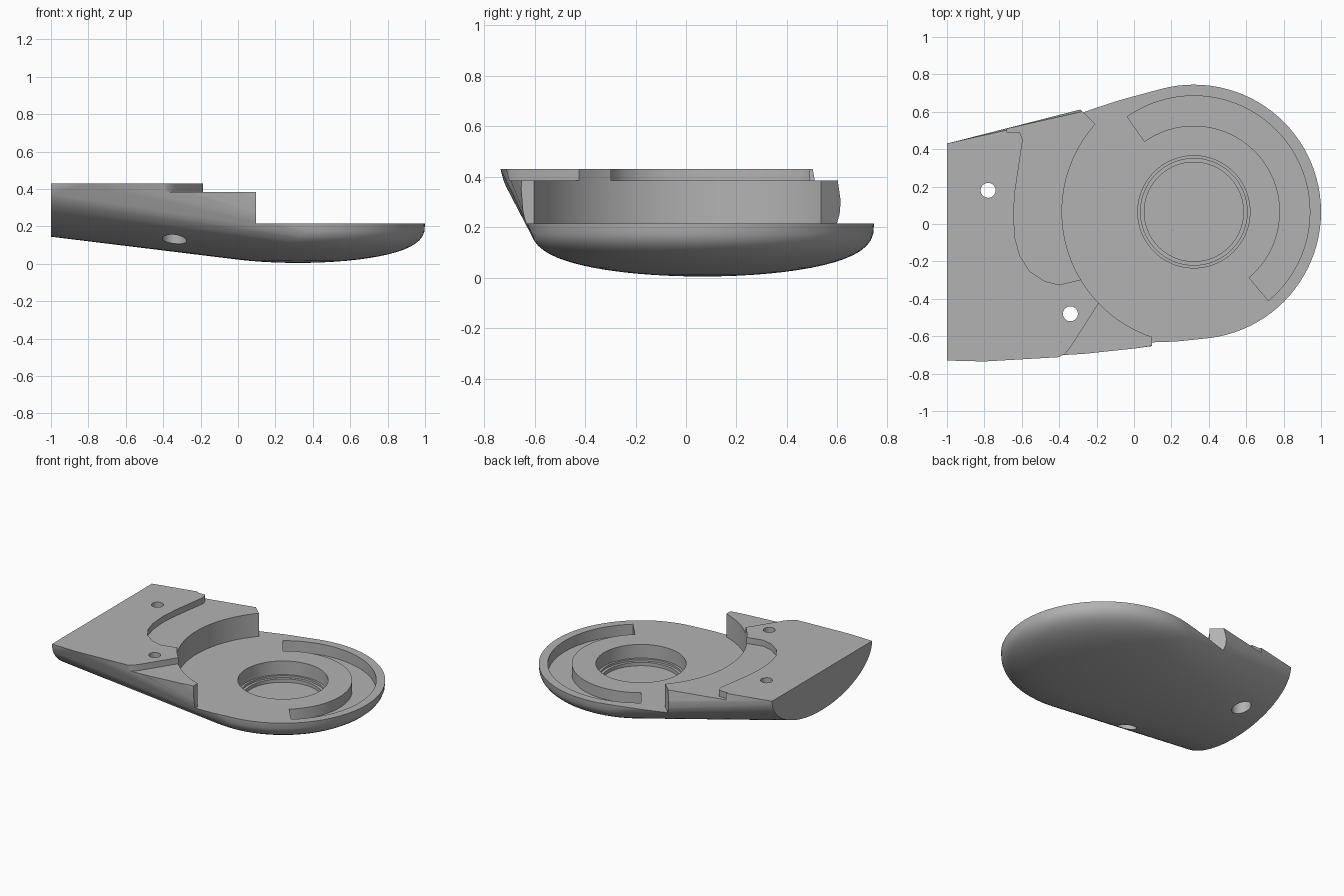
import bpy, bmesh
from math import cos, sin, pi, radians

cube = bpy.data.objects.get("Cube")
if cube:
    bpy.data.objects.remove(cube, do_unlink=True)

CX, CY, R = 0.32, 0.065, 0.68        # centre and radius of the round end
TOP, LEDGE, DECK = 0.43, 0.385, 0.215  # heights of the flat levels

grey = bpy.data.materials.new("plain_grey")
grey.use_nodes = True
colour = (0.45, 0.45, 0.45, 1)
grey.diffuse_color = colour
grey.node_tree.nodes["Principled BSDF"].inputs["Base Color"].default_value = colour


def to_object(name, bm):
    bmesh.ops.recalc_face_normals(bm, faces=bm.faces)
    mesh = bpy.data.meshes.new(name)
    bm.to_mesh(mesh)
    bm.free()
    mesh.materials.append(grey)
    obj = bpy.data.objects.new(name, mesh)
    bpy.context.collection.objects.link(obj)
    return obj


def arc(x, y, r, start=0, end=360, n=96):
    steps = n if end - start == 360 else n + 1
    angles = [radians(start + (end - start) * i / n) for i in range(steps)]
    return [(x + r * cos(a), y + r * sin(a)) for a in angles]


def cut(obj, outline, z0, z1):
    """Subtract an upright prism from the object."""
    bm = bmesh.new()
    face = bm.faces.new([bm.verts.new((x, y, z0)) for x, y in outline])
    new = bmesh.ops.extrude_face_region(bm, geom=[face])["geom"]
    for v in new:
        if isinstance(v, bmesh.types.BMVert):
            v.co.z = z1
    cutter = to_object("cutter", bm)
    cutter.hide_render = True
    mod = obj.modifiers.new("cut", "BOOLEAN")
    mod.operation, mod.solver, mod.object = "DIFFERENCE", "EXACT", cutter
    bpy.context.view_layer.objects.active = obj
    bpy.ops.object.modifier_apply(modifier=mod.name)
    bpy.data.objects.remove(cutter, do_unlink=True)


# Hull skin: a bowl, an elliptic end section and the top outline, wrapped together
points = [(CX, CY, 0.005)]
for i in range(1, 17):
    s = sin(pi / 2 * i / 16)
    z = 0.005 + 0.21 * (1 - max(0, 1 - s * s) ** 0.35)
    points += [(x, y, z) for x, y in arc(CX, CY, R * s)]
points += [(x, y, DECK + 0.02) for x, y in arc(CX, CY, R)]
for i in range(49):
    a = pi * i / 48
    points.append((-1, -0.15 + 0.58 * cos(a), TOP - 0.285 * sin(a)))
points += [(x, y, TOP) for x, y in
           [(-0.27, 0.595), (0.12, -0.645), (-0.1, -0.68), (-0.4, -0.712), (-0.8, -0.735)]]
bm = bmesh.new()
verts = [bm.verts.new(p) for p in points]
bmesh.ops.convex_hull(bm, input=verts)
bmesh.ops.delete(bm, geom=[v for v in bm.verts if not v.link_faces], context="VERTS")
bmesh.ops.dissolve_limit(bm, angle_limit=radians(0.1), verts=bm.verts, edges=bm.edges)
hull = to_object("housing_shell", bm)

# Round deck, with the open front end and the notch at the back
cut(hull, arc(CX, CY, 0.705, n=128), DECK, 0.7)
cut(hull, [(0.095, -0.9), (1.2, -0.9), (1.2, 0.2), (0.095, 0.2)], DECK, 0.7)
cut(hull, [(-0.4, 0.72), (-0.18, 0.51), (0.4, 0.5), (0.4, 0.9), (-0.4, 0.9)], DECK, 0.7)

# Lowered ledges beside the deck
cut(hull, [(-0.68, 0.8), (-0.68, 0.49), (-0.61, 0.49), (-0.595, 0.45), (-0.635, 0.18),
           (-0.645, 0.05), (-0.635, -0.08), (-0.61, -0.17), (-0.56, -0.25), (-0.48, -0.305),
           (-0.4, -0.325), (-0.275, -0.295), (0, -0.2), (0, 0.8)], LEDGE, 0.7)
cut(hull, [(-0.12, -0.32), (-0.18, -0.41), (-0.34, -0.66), (-0.37, -0.695), (-0.42, -0.72),
           (-0.42, -0.9), (0.3, -0.9), (0.3, -0.32)], LEDGE, 0.7)

# Curved channel and stepped centre socket in the deck
cut(hull, arc(CX, CY, 0.62, -50, 125) + arc(CX, CY, 0.46, -50, 125)[::-1], 0.135, 0.5)
for radius, floor in ((0.3, 0.115), (0.285, 0.1), (0.265, 0.075)):
    cut(hull, arc(CX, CY, radius), floor, 0.5)

# Screw holes, wider underneath
for x, y in ((-0.78, 0.18), (-0.34, -0.48)):
    cut(hull, arc(x, y, 0.04, n=32), -0.2, 0.7)
    cut(hull, arc(x, y, 0.065, n=32), -0.2, 0.3)

bpy.ops.object.select_all(action="DESELECT")
hull.select_set(True)
bpy.context.view_layer.objects.active = hull
bpy.ops.object.shade_smooth_by_angle(angle=radians(30))
